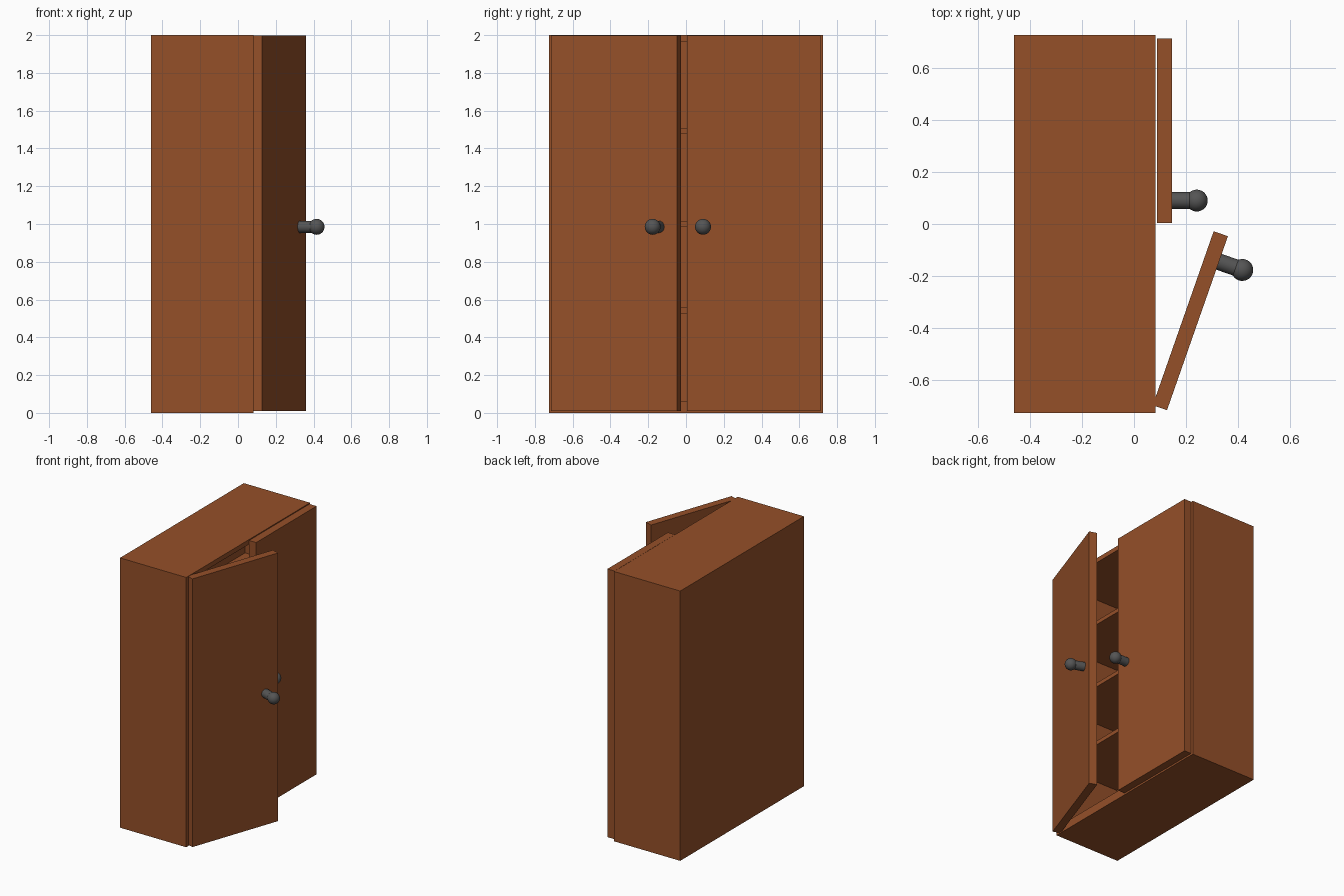
import bpy
from math import radians
from mathutils import Matrix, Vector

if "Cube" in bpy.data.objects:
    bpy.data.objects.remove(bpy.data.objects["Cube"])


def material(name, rgb):
    m = bpy.data.materials.new(name)
    m.diffuse_color = (*rgb, 1)
    m.use_nodes = True
    m.node_tree.nodes["Principled BSDF"].inputs["Base Color"].default_value = m.diffuse_color
    return m


WOOD = material("brown_wood", (0.30, 0.08, 0.022))
METAL = material("dark_metal", (0.09, 0.09, 0.09))


def finish(name, mat, placement=None):
    ob = bpy.context.object
    ob.name = name
    ob.data.materials.append(mat)
    if placement is not None:
        bpy.context.view_layer.update()
        ob.matrix_world = placement @ ob.matrix_world
    return ob


def box(name, lo, hi, placement=None):
    lo, hi = Vector(lo), Vector(hi)
    bpy.ops.mesh.primitive_cube_add(size=1, location=(lo + hi) / 2)
    bpy.context.object.scale = hi - lo
    bpy.ops.object.transform_apply(location=False, rotation=False, scale=True)
    return finish(name, WOOD, placement)


# Carcass, open towards +x
X0, X1, Y, H, T = -0.46, 0.083, 0.725, 2.0, 0.035
FLOOR = 0.062
box("base_panel", (X0, -Y, 0), (X1, Y, FLOOR))
box("top_panel", (X0, -Y, H - T), (X1, Y, H))
for side, s in (("left", -1), ("right", 1)):
    ya, yb = sorted((s * Y, s * (Y - T)))
    box(side + "_side_panel", (X0, ya, FLOOR), (X1, yb, H - T))
box("back_panel", (X0, -Y + T, FLOOR), (X0 + T, Y - T, H - T))

# Shelves
for i, top in enumerate((0.557, 1.015, 1.506)):
    box(f"shelf_{i + 1}", (X0 + T, -Y + T, top - 0.03), (X1, Y - T, top))

# Doors with knobs: local origin at the inner hinge corner,
# +x outwards, +y or -y towards the free edge
DOOR_W, DOOR_T = 0.708, 0.058


def door(name, placement, direction, inset):
    ya, yb = sorted((0, direction * DOOR_W))
    box(name + "_door", (0, ya, 0.009), (DOOR_T, yb, 1.997), placement)
    ky, kz = direction * (DOOR_W - inset), 0.985
    bpy.ops.mesh.primitive_cylinder_add(
        vertices=32, radius=0.032, depth=0.085,
        location=(DOOR_T + 0.0405, ky, kz), rotation=(0, radians(90), 0))
    finish(name + "_knob_stem", METAL, placement)
    bpy.ops.object.shade_smooth_by_angle()
    bpy.ops.mesh.primitive_uv_sphere_add(
        segments=32, ring_count=16, radius=0.042,
        location=(DOOR_T + 0.095, ky, kz))
    finish(name + "_knob", METAL, placement)
    bpy.ops.object.shade_smooth()


door("closed", Matrix.Translation((0.088, 0.712, 0)), -1, 0.086)
door("open", Matrix.Translation((0.072, -0.696, 0))
     @ Matrix.Rotation(radians(-19.3), 4, 'Z'), 1, 0.104)
